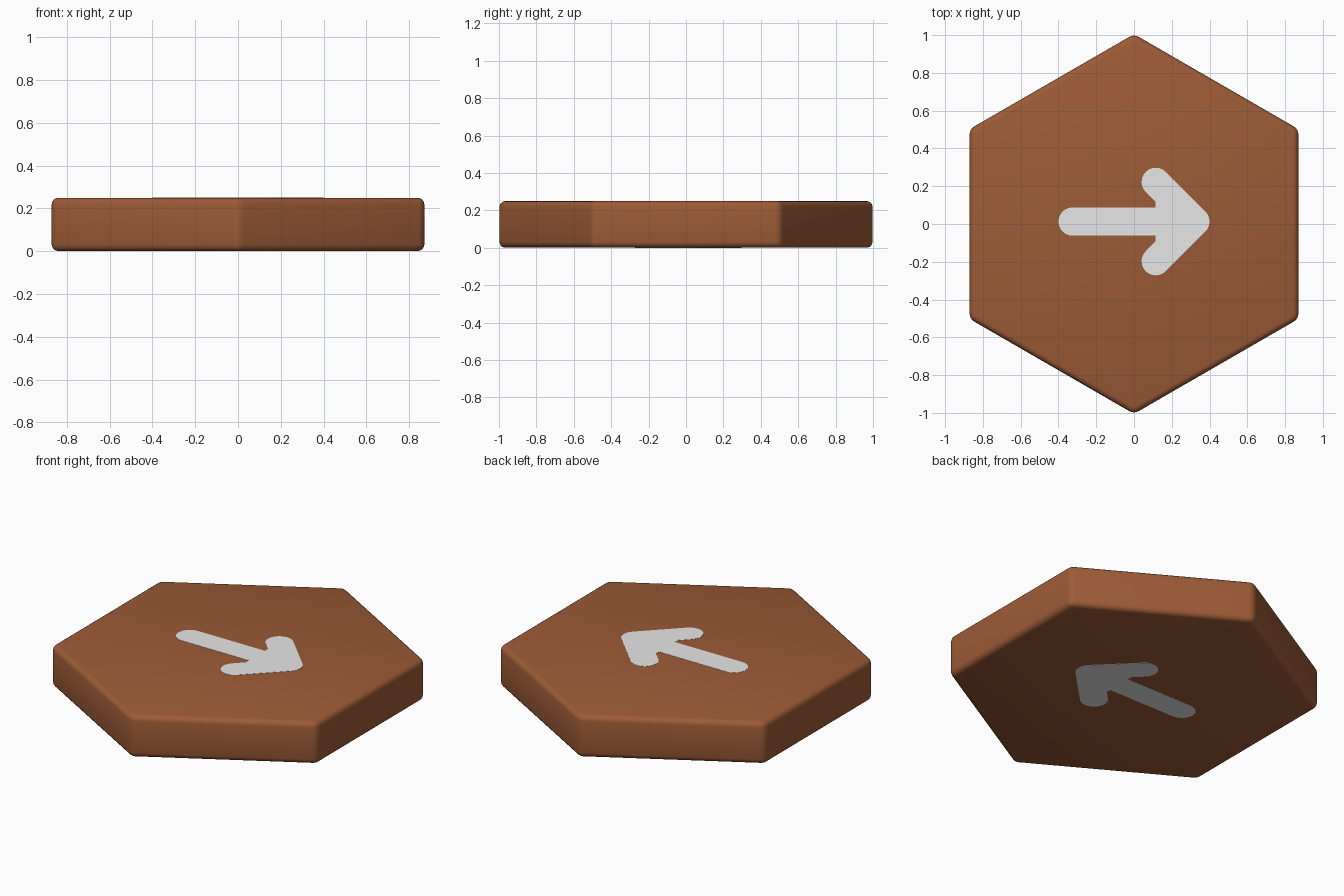
import bpy, bmesh, math

if "Cube" in bpy.data.objects:
    bpy.data.objects.remove(bpy.data.objects["Cube"])

H, R, T = 0.25, 1.005, 0.002   # tile height, corner radius, inlay thickness


def material(name, color):
    m = bpy.data.materials.new(name)
    m.diffuse_color = (*color, 1)
    m.use_nodes = True
    m.node_tree.nodes["Principled BSDF"].inputs["Base Color"].default_value = m.diffuse_color
    return m


def prism(name, outline, z0, z1, mat):
    """Extrude a closed 2D outline from z0 up to z1."""
    bm = bmesh.new()
    base = bm.faces.new([bm.verts.new((x, y, z0)) for x, y in outline])
    top = bmesh.ops.extrude_face_region(bm, geom=[base], use_keep_orig=True)["geom"]
    for v in top:
        if isinstance(v, bmesh.types.BMVert):
            v.co.z = z1
    bmesh.ops.recalc_face_normals(bm, faces=bm.faces)
    mesh = bpy.data.meshes.new(name)
    bm.to_mesh(mesh)
    bm.free()
    mesh.materials.append(mat)
    obj = bpy.data.objects.new(name, mesh)
    bpy.context.collection.objects.link(obj)
    return obj


def arc(cx, cy, r, a0, a1, n):
    angles = [math.radians(a0 + (a1 - a0) * i / n) for i in range(n + 1)]
    return [(cx + r * math.cos(a), cy + r * math.sin(a)) for a in angles]


brown = material("brown", (0.337, 0.105, 0.038))
white = material("light grey", (0.8, 0.8, 0.8))

# Hexagonal tile with softly rounded edges
hexagon = [(R * math.sin(math.pi * i / 3), R * math.cos(math.pi * i / 3)) for i in range(6)]
tile = prism("hexagon_tile", hexagon, T / 2, H - T / 2, brown)
bevel = tile.modifiers.new("rounded_edges", "BEVEL")
bevel.width = 0.03
bevel.segments = 4
tile.data.polygons.foreach_set("use_smooth", [True] * len(tile.data.polygons))

# Arrow outline: upper half (tip, wing end, notch, tail), then mirrored
r = 0.075
half = (arc(0.325, 0, r, 0, 45, 3) + arc(0.115, 0.21, r, 45, 225, 12)
        + [(0.115, 0.104), (0.115, r)] + arc(-0.325, 0, r, 90, 180, 6))
full = half + [(x, -y) for x, y in reversed(half[1:-1])]
arrow = [(x, y + 0.013) for x, y in full]

# Same arrow on the top and on the underside
prism("top_arrow", arrow, H - T, H, white)
prism("bottom_arrow", arrow, 0, T, white)
